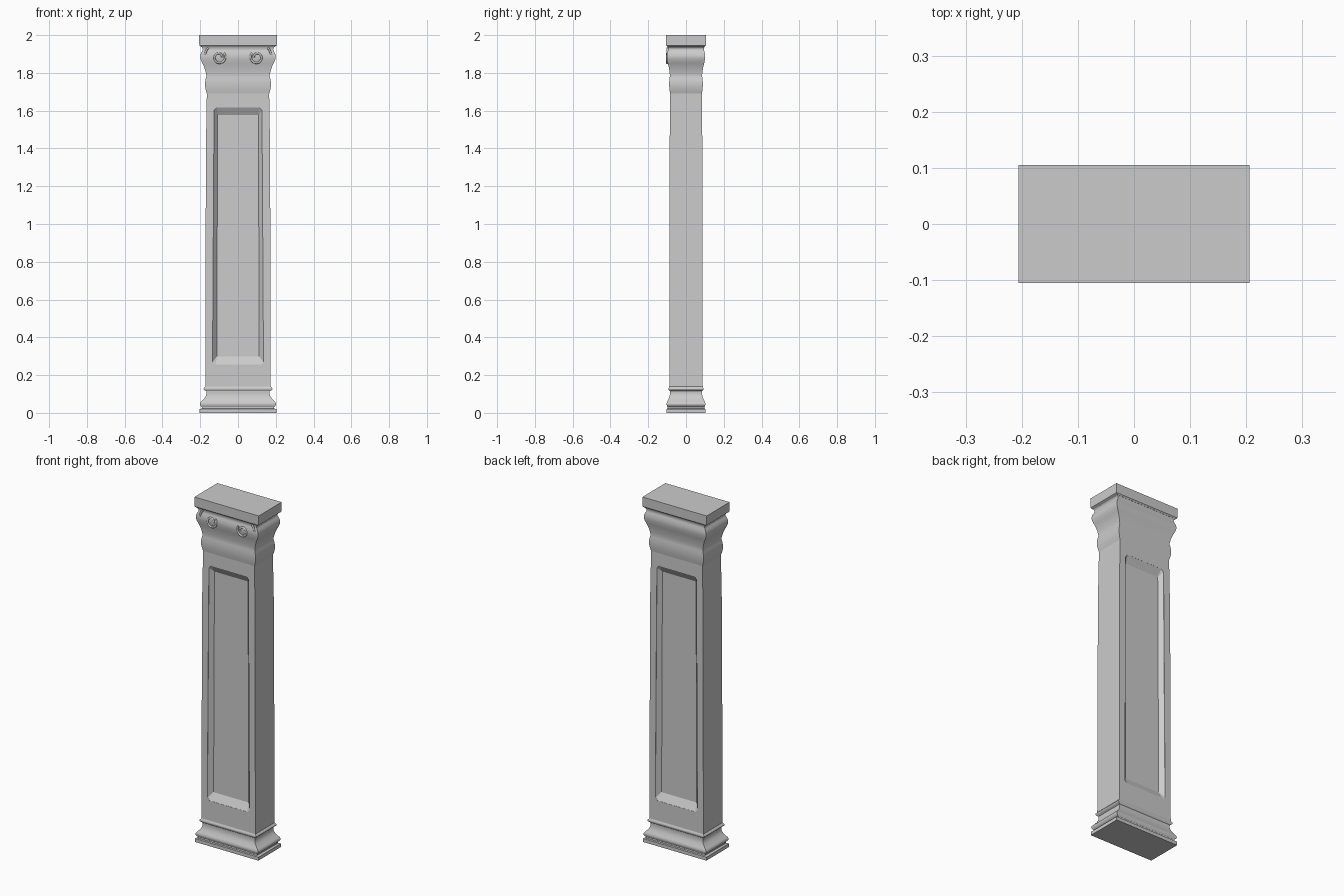
import bpy, bmesh, math

if "Cube" in bpy.data.objects:
    bpy.data.objects.remove(bpy.data.objects["Cube"])

RATIO = 0.51  # depth / width of every rectangular section


def finish(name, bm, smooth=True):
    bmesh.ops.recalc_face_normals(bm, faces=bm.faces)
    me = bpy.data.meshes.new(name)
    bm.to_mesh(me)
    bm.free()
    ob = bpy.data.objects.new(name, me)
    bpy.context.collection.objects.link(ob)
    if smooth:
        bpy.ops.object.select_all(action='DESELECT')
        ob.select_set(True)
        bpy.context.view_layer.objects.active = ob
        bpy.ops.object.shade_smooth_by_angle(angle=math.radians(35))
    return ob


def loft(name, loops, smooth=True):
    bm = bmesh.new()
    rings = [[bm.verts.new(p) for p in loop] for loop in loops]
    for a, b in zip(rings, rings[1:]):
        n = len(a)
        for i in range(n):
            j = (i + 1) % n
            bm.faces.new((a[i], a[j], b[j], b[i]))
    bm.faces.new(rings[0])
    bm.faces.new(rings[-1])
    return finish(name, bm, smooth)


def rect(hx, z):
    hy = hx * RATIO
    return [(-hx, -hy, z), (hx, -hy, z), (hx, hy, z), (-hx, hy, z)]


def arc(z0, h0, z1, h1, bulge, n=8):
    # profile run from (z0,h0) to (z1,h1), bowed outward by bulge
    return [(h0 + (h1 - h0) * t + bulge * math.sin(math.pi * t), z0 + (z1 - z0) * t)
            for t in (i / n for i in range(n + 1))]


def profile(name, pts):
    return loft(name, [rect(h, z) for h, z in pts])


# Base: plinth, torus, cove and fillet
profile("base", [(0.203, 0), (0.203, 0.02), (0.19, 0.023), (0.19, 0.031)]
        + arc(0.033, 0.193, 0.062, 0.192, 0.009)
        + arc(0.066, 0.188, 0.115, 0.168, -0.008)
        + arc(0.12, 0.177, 0.135, 0.177, 0.005, 6) + [(0.173, 0.14)])

# Shaft, slightly tapered
shaft = profile("shaft", [(0.173, 0.14), (0.170, 1.39), (0.165, 1.69)])

# Capital: neck bead, flared bell and flat top slab
profile("capital", arc(1.69, 0.165, 1.785, 0.167, 0.009, 10)
        + arc(1.795, 0.169, 1.86, 0.193, -0.003)[1:]
        + arc(1.865, 0.195, 1.915, 0.190, 0.007)[1:]
        + arc(1.918, 0.188, 1.94, 0.194, -0.004, 6))
profile("top_slab", [(0.194, 1.938), (0.205, 1.945), (0.206, 2.0)])


# Sunken panels front and back, cut with a bevelled block
def face_y(z):
    return RATIO * (0.173 - 0.006 * (z - 0.14) / 1.55)


def panel_loop(xb, xt, zb, zt, c, depth, side):
    pts = [(-xb + c, zb), (xb - c, zb), (xb, zb + c), (xt, zt - c),
           (xt - c, zt), (-xt + c, zt), (-xt, zt - c), (-xb, zb + c)]
    return [(x, side * (face_y(z) - depth), z) for x, z in pts]


for side, label in ((-1, "front"), (1, "back")):
    cutter = loft(label + "_panel_cutter", [
        panel_loop(0.135, 0.127, 0.255, 1.617, 0.014, -0.02, side),
        panel_loop(0.135, 0.127, 0.255, 1.617, 0.014, 0.001, side),
        panel_loop(0.112, 0.108, 0.298, 1.577, 0.001, 0.024, side)], False)
    mod = shaft.modifiers.new(label + "_panel", 'BOOLEAN')
    mod.operation = 'DIFFERENCE'
    mod.solver = 'EXACT'
    mod.object = cutter
    cutter.hide_render = True
    bpy.context.view_layer.objects.active = shaft
    bpy.ops.object.modifier_apply(modifier=mod.name)
    bpy.data.objects.remove(cutter)
for p in shaft.data.polygons:
    p.use_smooth = False


# Scrolls on the front of the capital
def tube(name, pts, radius):
    cu = bpy.data.curves.new(name, 'CURVE')
    cu.dimensions = '3D'
    cu.bevel_depth = radius
    cu.bevel_resolution = 3
    cu.use_fill_caps = True
    sp = cu.splines.new('POLY')
    sp.points.add(len(pts) - 1)
    for p, co in zip(sp.points, pts):
        p.co = (*co, 1)
    bpy.context.collection.objects.link(bpy.data.objects.new(name, cu))


for s, label in ((-1, "left"), (1, "right")):
    spiral = []
    for i in range(33):
        t = i / 32
        a = math.radians(40 - 400 * t)
        r = 0.034 - 0.018 * t
        # curls down, outward and back in on itself
        spiral.append((s * (0.100 - r * math.cos(a)), -0.100, 1.882 + r * 1.05 * math.sin(a)))
    tube(label + "_scroll", spiral[::-1], 0.0055)
    tube(label + "_scroll_leaf", [(s * (0.158 + 0.017 * t), -0.098, 1.932 - 0.035 * t + 0.006 * math.sin(math.pi * t))
                                  for t in (k / 6 for k in range(7))], 0.0055)
